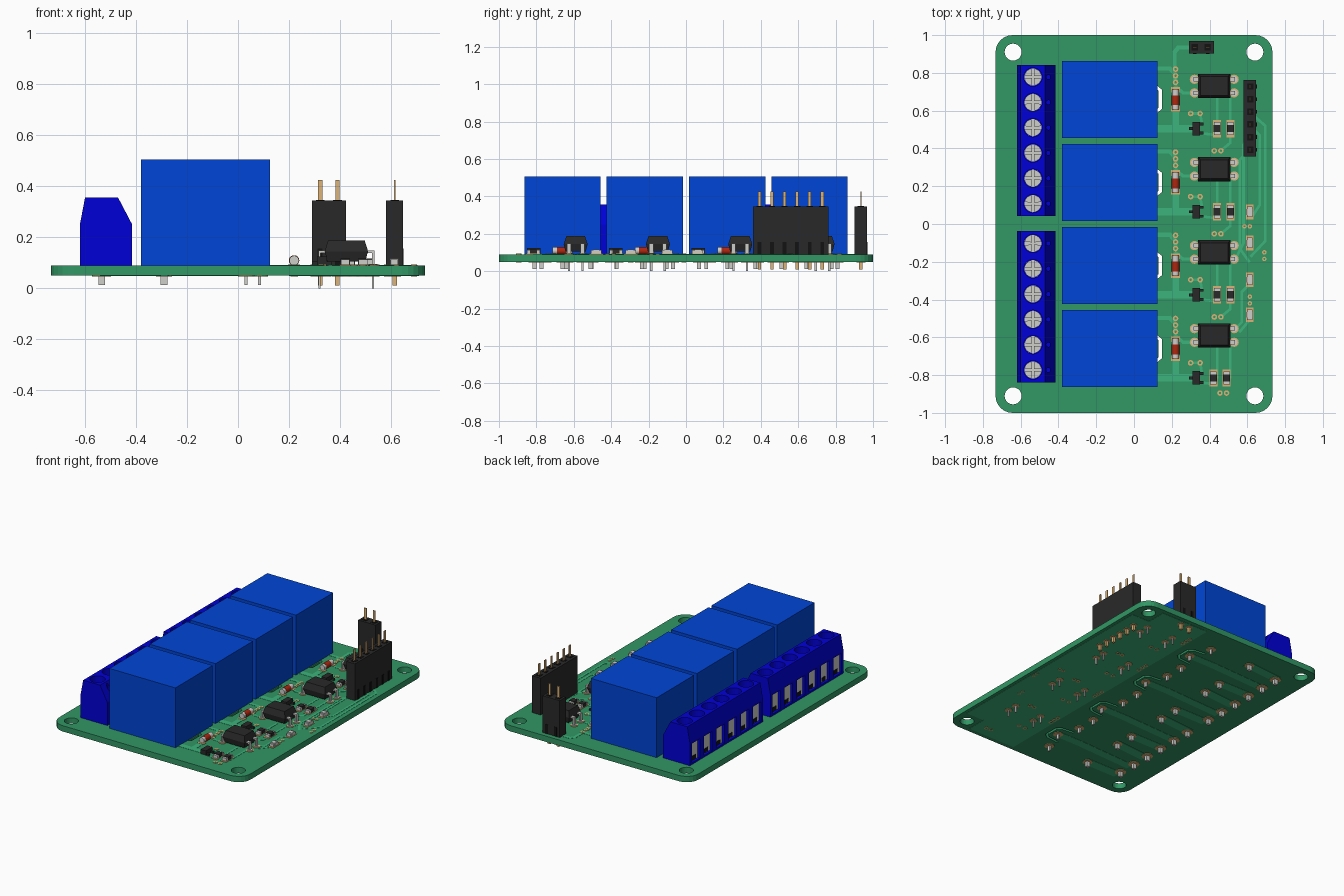
import bpy, bmesh, math
from mathutils import Matrix, Vector

if "Cube" in bpy.data.objects:
    bpy.data.objects.remove(bpy.data.objects["Cube"], do_unlink=True)

def material(name, r, g, b):
    m = bpy.data.materials.new(name)
    m.use_nodes = True
    m.diffuse_color = (r, g, b, 1)
    m.node_tree.nodes["Principled BSDF"].inputs["Base Color"].default_value = (r, g, b, 1)
    return m

GREEN = material("board green", 0.032, 0.31, 0.13)
TRACE = material("trace green", 0.045, 0.46, 0.20)
RELAY = material("relay blue", 0.0, 0.06, 0.68)
TERM = material("terminal blue", 0.0, 0.0, 0.68)
BLACK = material("black plastic", 0.022, 0.022, 0.022)
DARK = material("dark recess", 0.006, 0.006, 0.006)
SILVER = material("silver metal", 0.62, 0.62, 0.60)
COPPER = material("copper gold", 0.72, 0.45, 0.18)
RED = material("diode red", 0.42, 0.02, 0.005)

BOT, TOP = 0.05, 0.09            # board faces
CENTRES = (0.66, 0.22, -0.22, -0.66)   # relay channels

# ---- helpers -------------------------------------------------------------
def box(bm, x0, x1, y0, y1, z0, z1):
    m = Matrix.Translation(((x0+x1)/2, (y0+y1)/2, (z0+z1)/2)) @ Matrix.Diagonal((x1-x0, y1-y0, z1-z0, 1))
    bmesh.ops.create_cube(bm, size=1, matrix=m)

def cbox(bm, x, y, sx, sy, z0, z1):
    box(bm, x-sx/2, x+sx/2, y-sy/2, y+sy/2, z0, z1)

def cyl(bm, x, y, r, z0, z1, n=16):
    bmesh.ops.create_cone(bm, cap_ends=True, segments=n, radius1=r, radius2=r, depth=z1-z0,
                          matrix=Matrix.Translation((x, y, (z0+z1)/2)))

def rod_y(bm, x, y, z, r, length, n=16):
    bmesh.ops.create_cone(bm, cap_ends=True, segments=n, radius1=r, radius2=r, depth=length,
                          matrix=Matrix.Translation((x, y, z)) @ Matrix.Rotation(math.pi/2, 4, 'X'))

def prism(bm, pts, h0, h1, axis='z'):
    place = (lambda p, h: (p[0], p[1], h)) if axis == 'z' else (lambda p, h: (p[0], h, p[1]))
    a = [bm.verts.new(place(p, h0)) for p in pts]
    b = [bm.verts.new(place(p, h1)) for p in pts]
    bm.faces.new(a); bm.faces.new(b)
    for i in range(len(pts)):
        j = (i+1) % len(pts)
        bm.faces.new((a[i], a[j], b[j], b[i]))

def frustum(bm, x, y, z0, z1, s0, s1):
    rings = [[bm.verts.new((x+i*s[0], y+j*s[1], z)) for i, j in ((-1, -1), (1, -1), (1, 1), (-1, 1))]
             for z, s in ((z0, s0), (z1, s1))]
    for r in rings:
        bm.faces.new(r)
    for i in range(4):
        j = (i+1) % 4
        bm.faces.new((rings[0][i], rings[0][j], rings[1][j], rings[1][i]))

def strip(bm, pts, w, z0, z1):
    for p, q in zip(pts, pts[1:]):
        d = Vector(q) - Vector(p)
        m = (Matrix.Translation(((p[0]+q[0])/2, (p[1]+q[1])/2, (z0+z1)/2))
             @ Matrix.Rotation(math.atan2(d.y, d.x), 4, 'Z') @ Matrix.Diagonal((d.length+w*0.6, w, z1-z0, 1)))
        bmesh.ops.create_cube(bm, size=1, matrix=m)

def finish(bm, name, mat, smooth=False):
    bmesh.ops.recalc_face_normals(bm, faces=bm.faces[:])
    me = bpy.data.meshes.new(name)
    bm.to_mesh(me); bm.free()
    me.materials.append(mat)
    ob = bpy.data.objects.new(name, me)
    bpy.context.collection.objects.link(ob)
    bpy.ops.object.select_all(action='DESELECT')
    bpy.context.view_layer.objects.active = ob
    ob.select_set(True)
    if smooth:
        bpy.ops.object.shade_smooth_by_angle(angle=math.radians(35))
    return ob

def cut(ob, bm):
    cutter = finish(bm, "cutter", ob.data.materials[0])
    cutter.hide_render = True
    bpy.context.view_layer.objects.active = ob
    mod = ob.modifiers.new("cut", 'BOOLEAN')
    mod.operation, mod.solver, mod.object = 'DIFFERENCE', 'EXACT', cutter
    bpy.ops.object.modifier_apply(modifier=mod.name)
    bpy.data.objects.remove(cutter, do_unlink=True)

# ---- circuit board with mounting holes and isolation slots ----------------
R = 0.09
outline = [(sx*(0.733-R) + R*math.cos(a), sy*(1-R) + R*math.sin(a))
           for sx, sy, q in ((1, 1, 0), (-1, 1, 1), (-1, -1, 2), (1, -1, 3))
           for a in [(q + k/6)*math.pi/2 for k in range(7)]]
bm = bmesh.new()
prism(bm, outline, BOT, TOP)
board = finish(bm, "circuit_board", GREEN)
bm = bmesh.new()
for sx in (-1, 1):
    for sy in (-1, 1):
        cyl(bm, sx*0.64, sy*0.91, 0.045, 0, 0.2, 24)
outer = [(0.02, 0.088), (0.115, 0.078), (0.147, 0.052)]
inner = [(0.02, 0.072), (0.108, 0.063), (0.131, 0.044)]
slot = outer + [(x, -y) for x, y in outer[::-1]] + [(x, -y) for x, y in inner] + inner[::-1]
for c in CENTRES:
    prism(bm, [(x, y+c) for x, y in slot], 0, 0.2)
cut(board, bm)

# ---- relays -----------------------------------------------------------------
for i, c in enumerate(CENTRES):
    bm = bmesh.new()
    box(bm, -0.38, 0.125, c-0.204, c+0.204, TOP, 0.505)
    finish(bm, f"relay_{i+1}", RELAY)

# ---- screw terminal blocks -----------------------------------------------------
PROFILE = [(-0.62, TOP), (-0.62, 0.25), (-0.60, 0.355), (-0.47, 0.355), (-0.415, 0.25), (-0.415, TOP)]
SX = -0.535
screws, clamps, wells = bmesh.new(), bmesh.new(), bmesh.new()
term_y = []
for i, mid in enumerate((0.443, -0.438)):
    bm, holes = bmesh.new(), bmesh.new()
    prism(bm, PROFILE, mid-0.4, mid+0.4, 'y')
    block = finish(bm, f"terminal_block_{i+1}", TERM)
    for k in range(6):
        y = mid + (k-2.5)*0.134
        term_y.append(y)
        cyl(holes, SX, y, 0.049, 0.265, 0.4, 24)          # screw well
        cyl(holes, -0.453, y, 0.012, 0.27, 0.4, 8)         # test hole
        box(holes, -0.7, -0.56, y-0.044, y+0.044, 0.102, 0.235)  # wire entry
        cyl(screws, SX, y, 0.046, 0.262, 0.272, 24)
        for q in range(4):                                  # cross-slotted head
            arc = [math.radians(90*q + 10 + t*14) for t in range(6)]
            corner = Matrix.Rotation(q*math.pi/2, 2) @ Vector((0.006, 0.006))
            prism(screws, [tuple(corner + Vector((SX, y)))] +
                  [(SX + 0.046*math.cos(a), y + 0.046*math.sin(a)) for a in arc], 0.271, 0.28)
        cbox(clamps, -0.582, y, 0.045, 0.084, 0.104, 0.225)
        cbox(wells, -0.605, y, 0.003, 0.04, 0.106, 0.135)
    cut(block, holes)
finish(screws, "terminal_screws", SILVER)
finish(clamps, "wire_clamps", SILVER)
finish(wells, "wire_clamp_openings", DARK)

# ---- pin headers ------------------------------------------------------------------
body, pins, notch = bmesh.new(), bmesh.new(), bmesh.new()
HEAD = [(0.615, 0.393 + k*0.067, True) for k in range(6)] + [(x, 0.935, False) for x in (0.322, 0.39)]
box(body, 0.58, 0.647, 0.357, 0.763, TOP, 0.345)
box(body, 0.29, 0.423, 0.902, 0.968, TOP, 0.345)
for x, y, along_y in HEAD:
    sx, sy = (0.006, 0.017) if along_y else (0.017, 0.006)
    cbox(pins, x, y, sx, sy, 0.3, 0.425)
    cbox(pins, x, y, 0.018, 0.018, 0.01, TOP)
    cbox(notch, x, y, 0.034, 0.034, 0.34, 0.347)
    cbox(notch, x, y, 0.07 if along_y else 0.02, 0.02 if along_y else 0.07, TOP, 0.155)
finish(body, "pin_headers", BLACK)
finish(pins, "header_pins", COPPER)
finish(notch, "header_recesses", DARK)

# ---- small parts of each channel -------------------------------------------------------
optos, trans, leads, pads = bmesh.new(), bmesh.new(), bmesh.new(), bmesh.new()
glass, caps, resist, ends, solder, vias = (bmesh.new() for _ in range(6))
traces, under = bmesh.new(), bmesh.new()
T0, T1 = TOP-0.001, TOP+0.0015

def pad(x, y, r):
    cyl(pads, x, y, r, BOT-0.003, TOP+0.003, 12)

def via(x, y, r=0.015):
    pad(x, y, r)
    cyl(vias, x, y, r*0.45, BOT-0.0035, TOP+0.0035, 8)

def chip(bm, x, y, w=0.034, l=0.07):
    cbox(pads, x, y, w+0.008, l+0.022, T0, TOP+0.003)
    cbox(ends, x, y, w, l, TOP, TOP+0.022)
    cbox(bm, x, y, w+0.003, l*0.55, TOP, TOP+0.026)

for i, c in enumerate(CENTRES):
    # optocoupler with four bent legs
    ox, oy = 0.425, c+0.07
    frustum(optos, ox, oy, 0.105, 0.145, (0.074, 0.054), (0.085, 0.064))
    frustum(optos, ox, oy, 0.145, 0.187, (0.085, 0.064), (0.072, 0.05))
    for s in (-1, 1):
        for t in (-0.036, 0.036):
            x = ox + s*0.105
            cbox(leads, ox+s*0.09, oy+t, 0.036, 0.022, 0.138, 0.148)
            cbox(leads, x, oy+t, 0.009, 0.022, 0.09, 0.148)
            cbox(leads, x, oy+t, 0.008, 0.012, 0.0, TOP)
            pad(x, oy+t, 0.025)
            cyl(solder, x, oy+t, 0.018, TOP, TOP+0.006, 12)
    # diode
    rod_y(caps, 0.22, c, 0.109, 0.019, 0.105)
    rod_y(glass, 0.22, c-0.005, 0.109, 0.0205, 0.052)
    for t in (-0.05, 0.05):
        cbox(pads, 0.22, c+t, 0.046, 0.03, T0, TOP+0.003)
    # transistor
    cbox(trans, 0.33, c-0.155, 0.04, 0.072, TOP+0.004, TOP+0.034)
    for x, t in ((0.303, 0), (0.357, 0.024), (0.357, -0.024)):
        cbox(trans, x, c-0.155+t, 0.024, 0.015, TOP, TOP+0.014)
    # resistors
    shift = -0.02 if i == 3 else 0
    for x in (0.44, 0.51):
        chip(resist, x+shift, c-0.155)
    # vias
    for x, t in ((0.22, 0.16), (0.22, 0.125), (0.22, 0.09), (0.30, -0.075), (0.35, -0.075),
                 (0.425, -0.272), (0.46, -0.272)):
        via(x + (0.03 if i == 3 and t < -0.2 else 0), max(c+t, -0.895))
    # relay pins with solder pads
    for x, t in ((-0.29, 0.15), (-0.29, -0.15), (0.032, 0.15), (0.032, -0.15), (0.085, 0)):
        cbox(leads, x, c+t, 0.026 if x < 0 else 0.012, 0.02, 0.012, TOP)
        cyl(pads, x, c+t, 0.032, BOT-0.003, BOT+0.001, 16)
    # upper traces
    for w, pts in ((0.022, [(0.1, 0.163), (0.19, 0.163), (0.22, 0.13), (0.22, 0.09)]),
                   (0.04, [(0.1, -0.155), (0.31, -0.155)]),
                   (0.036, [(0.22, -0.06), (0.22, -0.155)]),
                   (0.016, [(0.22, 0.07), (0.26, 0.034), (0.32, 0.034)]),
                   (0.014, [(0.44, -0.155), (0.44, 0.02)]),
                   (0.014, [(0.51, -0.155), (0.51, 0.02)]),
                   (0.014, [(0.36, -0.13), (0.35, -0.075), (0.30, -0.075)]),
                   (0.014, [(0.36, -0.18), (0.44, -0.19)])):
        strip(traces, [(x, y+c) for x, y in pts], w, T0, T1)
    # lower power traces
    for w, pts in ((0.07, [(-0.29, 0.15), (-0.52, 0.13)]), (0.07, [(-0.29, -0.15), (-0.52, -0.15)]),
                   (0.06, [(0.085, 0), (-0.1, 0), (-0.52, -0.02)])):
        strip(under, [(x, y+c) for x, y in pts], w, BOT-0.0015, BOT+0.001)

# ---- lower ground plane, clear of the mounting holes ---------------------------------------
plane = [(0.2, -0.97), (0.57, -0.97), (0.57, -0.83), (0.71, -0.83)]
prism(under, plane + [(x, -y) for x, y in plane[::-1]], BOT-0.0015, BOT+0.001)

# ---- terminal pins, indicator lights, long signal traces --------------------------------
for y in term_y:
    cbox(leads, SX, y, 0.026, 0.02, 0.012, TOP)
    cyl(pads, SX, y, 0.037, BOT-0.003, BOT+0.001, 16)
for x, y, _ in HEAD:
    cyl(pads, x, y, 0.024, BOT-0.003, BOT+0.001, 12)
lights = bmesh.new()
for y in (0.064, -0.10, -0.295, -0.48):
    chip(lights, 0.613, y, 0.03, 0.056)
for x, y in ((0.69, -0.15), (0.69, -0.185), (0.585, -0.012), (0.613, -0.012), (0.613, -0.385), (0.613, -0.42)):
    via(x, y, 0.012)
for w, pts in ((0.022, [(0.29, 0.935), (0.235, 0.935), (0.215, 0.91), (0.215, 0.75)]),
               (0.014, [(0.615, 0.59), (0.695, 0.52), (0.695, -0.09), (0.62, -0.17)]),
               (0.014, [(0.615, 0.52), (0.665, 0.47), (0.665, 0.1), (0.62, 0.03)]),
               (0.014, [(0.615, 0.393), (0.56, 0.34), (0.56, -0.13), (0.61, -0.2)]),
               (0.014, [(0.60, 0.46), (0.58, 0.42), (0.58, -0.1), (0.53, -0.2)]),
               (0.014, [(0.61, -0.32), (0.57, -0.36), (0.57, -0.52), (0.53, -0.56)]),
               (0.014, [(0.61, -0.51), (0.56, -0.57)]),
               (0.014, [(0.51, 0.5), (0.51, 0.43), (0.46, 0.388)]),
               (0.014, [(0.51, 0.06), (0.51, -0.01), (0.46, -0.052)]),
               (0.014, [(0.51, -0.38), (0.51, -0.45), (0.46, -0.492)])):
    strip(traces, pts, w, T0, T1)

for bm, name, mat, smooth in (
        (optos, "optocouplers", BLACK, False), (trans, "transistors", BLACK, False),
        (leads, "component_leads", SILVER, False), (pads, "solder_pads", COPPER, False),
        (solder, "solder_joints", SILVER, False), (vias, "via_holes", GREEN, False),
        (glass, "diode_glass", RED, True), (caps, "diode_ends", SILVER, True),
        (resist, "chip_resistors", BLACK, False), (ends, "chip_contacts", SILVER, False),
        (lights, "indicator_lights", SILVER, False), (traces, "upper_traces", TRACE, False),
        (under, "lower_traces", TRACE, False)):
    finish(bm, name, mat, smooth)
